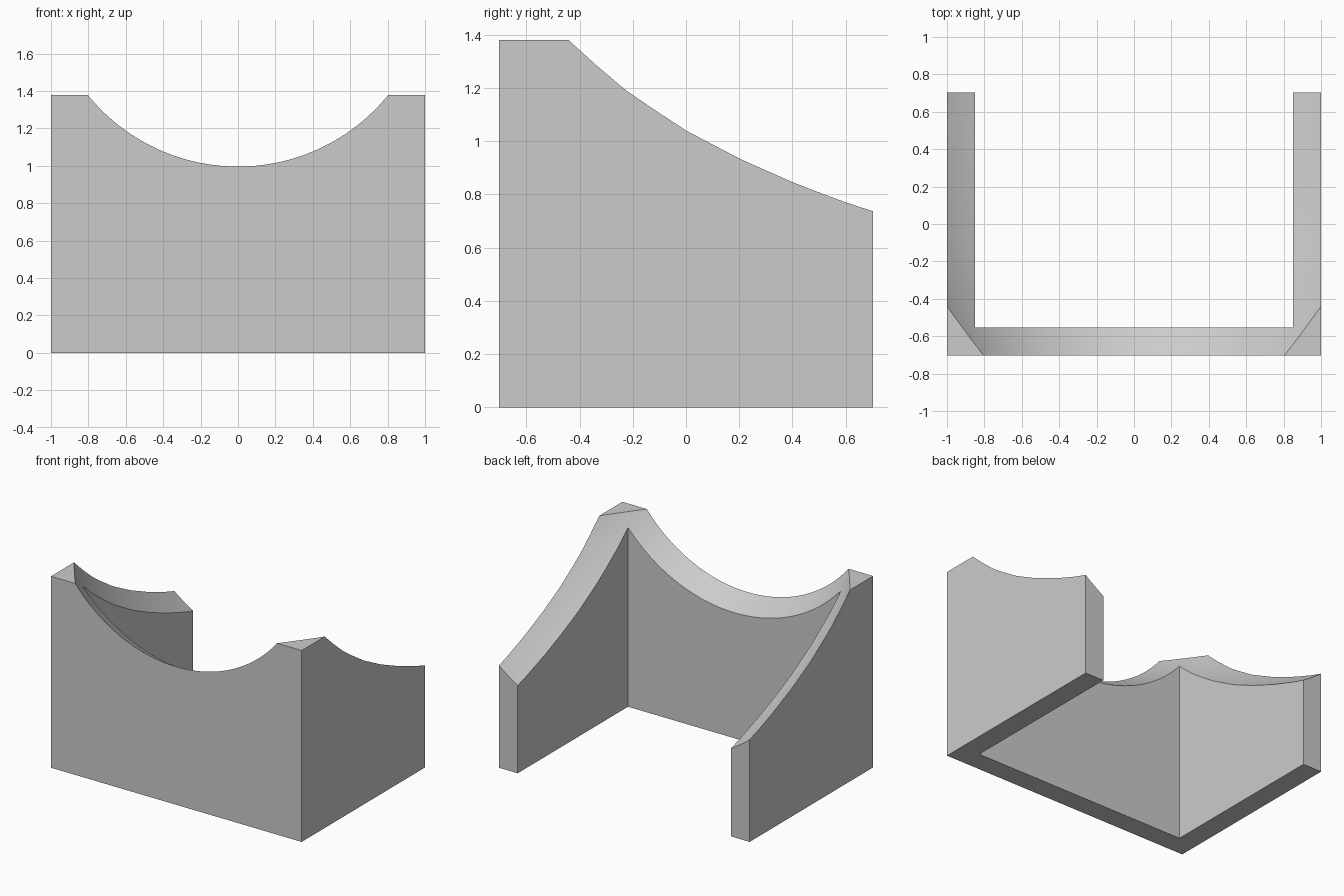
import bpy
import bmesh
from math import cos, sin, tau, radians

cube = bpy.data.objects.get("Cube")
if cube:
    bpy.data.objects.remove(cube, do_unlink=True)

grey = bpy.data.materials.new("light_grey")
grey.use_nodes = True
grey.diffuse_color = (0.6, 0.6, 0.6, 1)
grey.node_tree.nodes["Principled BSDF"].inputs["Base Color"].default_value = (0.6, 0.6, 0.6, 1)

HALF_X, HALF_Y, HEIGHT, WALL = 1.0, 0.703, 1.38, 0.15


def add_object(name, bm):
    bmesh.ops.recalc_face_normals(bm, faces=bm.faces)
    mesh = bpy.data.meshes.new(name)
    bm.to_mesh(mesh)
    bm.free()
    mesh.materials.append(grey)
    obj = bpy.data.objects.new(name, mesh)
    bpy.context.collection.objects.link(obj)
    return obj


# Three-sided wall: U-shaped plan, open at the back
inner_x, inner_y = HALF_X - WALL, -HALF_Y + WALL
half_plan = [(HALF_X, -HALF_Y), (HALF_X, HALF_Y), (inner_x, HALF_Y), (inner_x, inner_y)]
plan = half_plan + [(-x, y) for x, y in reversed(half_plan)]
bm = bmesh.new()
base = bm.faces.new([bm.verts.new((x, y, 0)) for x, y in plan])
top = bmesh.ops.extrude_face_region(bm, geom=[base])["geom"]
bmesh.ops.translate(bm, vec=(0, 0, HEIGHT),
                    verts=[v for v in top if isinstance(v, bmesh.types.BMVert)])
wall = add_object("three_sided_wall", bm)

# Flared round cutter lying along y: (y, radius)
profile = [(-0.8, 0.972), (-0.7, 1.036), (-0.55, 1.127), (-0.44, 1.193), (-0.22, 1.308),
           (0, 1.407), (0.2, 1.483), (0.4, 1.55), (0.6, 1.609), (0.8, 1.66)]
AXIS_Z, SIDES = 2.03, 128
bm = bmesh.new()
rings = []
for y, r in profile:
    rings.append([bm.verts.new((r * cos(tau * i / SIDES), y, AXIS_Z + r * sin(tau * i / SIDES)))
                  for i in range(SIDES)])
for a, b in zip(rings, rings[1:]):
    for i in range(SIDES):
        j = (i + 1) % SIDES
        bm.faces.new((a[i], a[j], b[j], b[i]))
bm.faces.new(rings[0])
bm.faces.new(rings[-1])
cutter = add_object("rim_cutter", bm)
cutter.hide_render = True

# Scoop the rim, then keep the result and drop the cutter
cut = wall.modifiers.new("scooped_rim", "BOOLEAN")
cut.operation = "DIFFERENCE"
cut.solver = "EXACT"
cut.object = cutter
bpy.ops.object.select_all(action="DESELECT")
wall.select_set(True)
bpy.context.view_layer.objects.active = wall
bpy.ops.object.modifier_apply(modifier=cut.name)
bpy.data.objects.remove(cutter, do_unlink=True)
bpy.ops.object.shade_smooth_by_angle(angle=radians(15))
